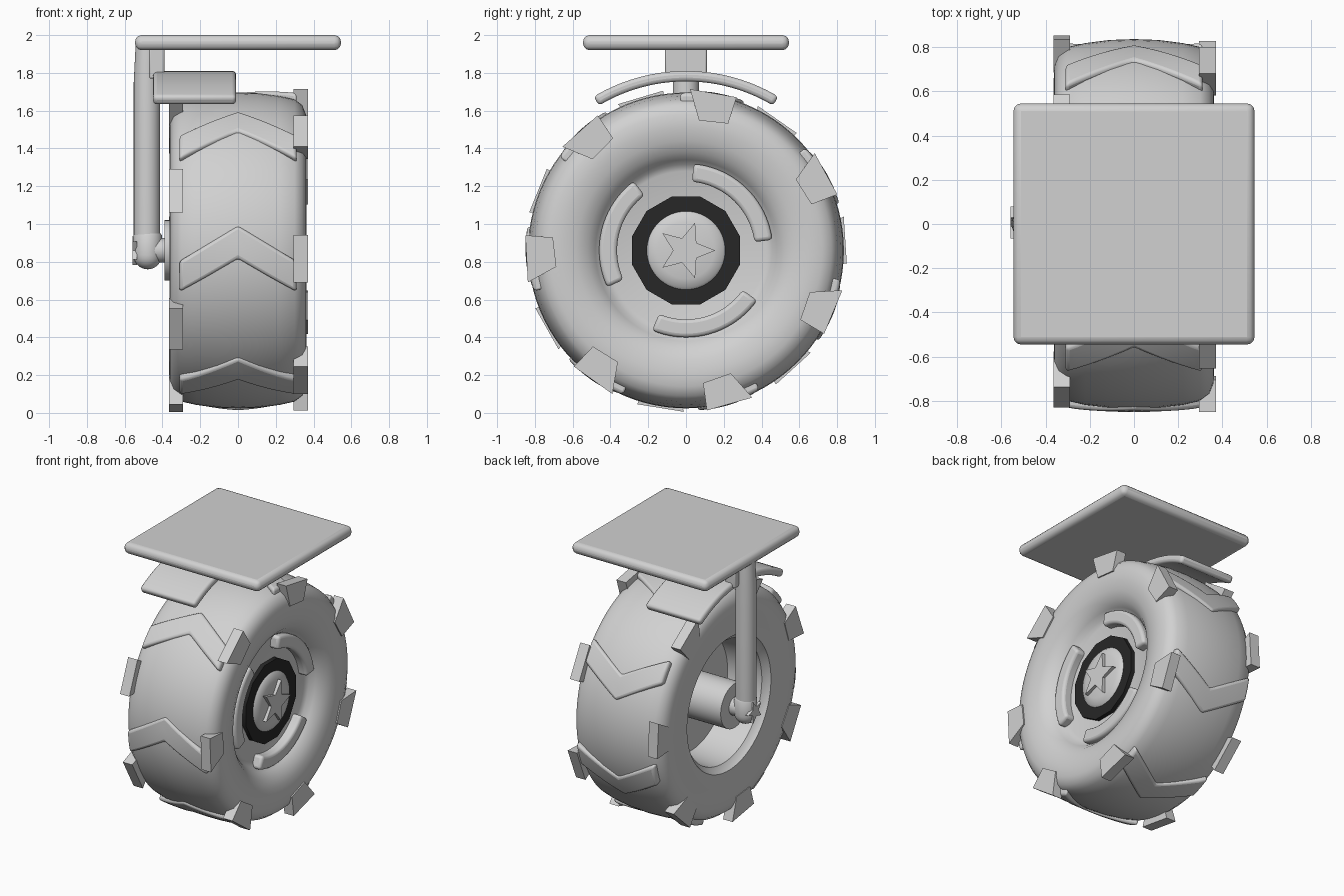
import bpy, bmesh
from math import sin, cos, pi, radians

cube = bpy.data.objects.get("Cube")
if cube:
    bpy.data.objects.remove(cube, do_unlink=True)

HUB_Z = 0.86
LUGS = 7


def material(name, rgb):
    m = bpy.data.materials.new(name)
    m.use_nodes = True
    m.diffuse_color = (*rgb, 1)
    m.node_tree.nodes["Principled BSDF"].inputs["Base Color"].default_value = (*rgb, 1)
    return m


grey = material("plain grey", (0.64, 0.64, 0.64))
black = material("ring black", (0.02, 0.02, 0.02))


def finish(name, bm, mat=grey, bevel=0, smooth=True, segments=3):
    bmesh.ops.remove_doubles(bm, verts=bm.verts, dist=0.0001)
    bmesh.ops.recalc_face_normals(bm, faces=bm.faces)
    me = bpy.data.meshes.new(name)
    bm.to_mesh(me)
    bm.free()
    me.materials.append(mat)
    ob = bpy.data.objects.new(name, me)
    bpy.context.collection.objects.link(ob)
    if bevel:
        mod = ob.modifiers.new("rounded edges", 'BEVEL')
        mod.width, mod.segments, mod.limit_method = bevel, segments, 'ANGLE'
        mod.angle_limit = radians(40)
    if smooth:
        bpy.ops.object.select_all(action='DESELECT')
        ob.select_set(True)
        bpy.context.view_layer.objects.active = ob
        bpy.ops.object.shade_smooth_by_angle(angle=radians(40))
    return ob


def lathe(name, profile, axis='X', centre=(0, 0, HUB_Z), steps=64, mat=grey, start=0, closed=False):
    """Spin (position along axis, radius) points around the axis."""
    bm = bmesh.new()
    c, s = cos(start), sin(start)
    pts = [(h, r * c, r * s) if axis == 'X' else (r * c, r * s, h) for h, r in profile]
    vs = [bm.verts.new([a + b for a, b in zip(p, centre)]) for p in pts]
    es = [bm.edges.new(p) for p in zip(vs, vs[1:])]
    if closed:
        es.append(bm.edges.new((vs[-1], vs[0])))
    bmesh.ops.spin(bm, geom=vs + es, cent=centre, axis=(1, 0, 0) if axis == 'X' else (0, 0, 1),
                   angle=2 * pi, steps=steps)
    return finish(name, bm, mat)


def prism(name, outline, x0, x1, **kw):
    """Extrude a (y, z) outline along x."""
    bm = bmesh.new()
    a, b = ([bm.verts.new((x, y, z)) for y, z in outline] for x in (x0, x1))
    bm.faces.new(a)
    bm.faces.new(b)
    for i in range(len(a)):
        j = (i + 1) % len(a)
        bm.faces.new((a[i], a[j], b[j], b[i]))
    return finish(name, bm, **kw)


def polar(r, deg, t=0):
    a = radians(deg)
    return (r * cos(a) - t * sin(a), HUB_Z + r * sin(a) + t * cos(a))


def arc_band(r0, r1, a0, a1, n=20):
    angles = [a0 + (a1 - a0) * i / n for i in range(n + 1)]
    return [polar(r1, a) for a in angles] + [polar(r0, a) for a in reversed(angles)]


def star(r, inner):
    return [polar(inner if i % 2 else r, i * 36) for i in range(10)]


def box(name, lo, hi, bevel):
    y0, z0, y1, z1 = lo[1], lo[2], hi[1], hi[2]
    return prism(name, [(y0, z0), (y1, z0), (y1, z1), (y0, z1)], lo[0], hi[0], bevel=bevel)


# Tyre and wheel: dished on one side, deep open rim on the other
shoulder = [(0.35, 0.58), (0.362, 0.65), (0.36, 0.72), (0.34, 0.77), (0.30, 0.80), (0.22, 0.818), (0.11, 0.832)]
tyre = [(0.235, 0), (0.235, 0.42), (0.25, 0.455), (0.285, 0.48), (0.325, 0.52)] + shoulder + [(0, 0.836)]
tyre += [(-x, r) for x, r in reversed(shoulder)]
tyre += [(-0.345, 0.51), (-0.345, 0.48), (-0.32, 0.465), (-0.30, 0.44), (-0.04, 0.42), (-0.04, 0)]
lathe("tyre", tyre, steps=96)


# Chevron treads, wrapped over the crown
def chevron(name, base):
    bm = bmesh.new()
    n, rings = 12, []
    for i in range(n + 1):
        x = -0.31 + 0.62 * i / n
        u = abs(x) / 0.31
        top = 0.85 - 0.016 * u * u
        lead, trail = base - 6.5 + 13 * u, base + 5.5 + 12.5 * u
        mid = (lead + trail) / 2
        section = [(0.77, lead), (top, lead), (top, mid), (top, trail), (0.77, trail)]
        rings.append([bm.verts.new((x, *polar(r, a))) for r, a in section])
    for a, b in zip(rings, rings[1:]):
        for j in range(5):
            k = (j + 1) % 5
            bm.faces.new((a[j], a[k], b[k], b[j]))
    bm.faces.new(rings[0])
    bm.faces.new(rings[-1])
    finish(name, bm, bevel=0.018)


# Flared shoulder lugs, staggered from side to side
def lug(name, angle, x0, x1):
    corners = [(0.845, -0.125), (0.845, 0.125), (0.69, 0.05), (0.70, -0.105)]
    prism(name, [polar(r, angle, t) for r, t in corners], x0, x1, smooth=False)


for i in range(LUGS):
    turn = i * 360 / LUGS
    chevron(f"chevron_tread_{i + 1}", 177.5 + turn)
    lug(f"left_lug_{i + 1}", 183 + turn, 0.295, 0.37)
    lug(f"right_lug_{i + 1}", 158 + turn, -0.365, -0.29)

# Raised arcs on the wheel face
for i in range(3):
    mid = 46 + 120 * i
    prism(f"wheel_arc_{i + 1}", arc_band(0.365, 0.46, mid - 39, mid + 39), 0.20, 0.30, bevel=0.02)

# Hub: black twelve-sided ring, domed cap, star
ring = [(0.20, 0.205), (0.265, 0.205), (0.265, 0.295), (0.20, 0.295)]
lathe("hub_ring", ring, steps=12, mat=black, start=radians(15), closed=True)
lathe("hub_cap", [(0.21, 0.21), (0.262, 0.21), (0.278, 0.195), (0.288, 0.15), (0.295, 0.08), (0.297, 0)])
prism("hub_star", star(0.155, 0.068), 0.27, 0.315, smooth=False)

# Axle
lathe("axle_drum", [(-0.03, 0.16), (-0.39, 0.16), (-0.39, 0)], steps=48)
lathe("axle_pin", [(-0.37, 0.065), (-0.48, 0.065)], steps=32)

# Strut with rounded knuckle and star
lathe("strut", [(0.90, 0.07), (1.75, 0.07), (1.95, 0.06)], axis='Z', centre=(-0.482, 0, 0), steps=32)
ball = [(0.835 - 0.075 * cos(radians(a)), 0.075 * sin(radians(a))) for a in range(0, 91, 15)]
lathe("strut_knuckle", ball + [(0.94, 0.075), (0.95, 0.068)], axis='Z', centre=(-0.478, 0, 0), steps=32)
prism("strut_star", star(0.08, 0.035), -0.558, -0.535, smooth=False)

# Mudguard, bracket and top plate
prism("mudguard", arc_band(0.895, 0.95, 59, 121, 28), -0.45, -0.01, bevel=0.02)
box("plate_bracket", (-0.47, -0.11, 1.77), (-0.39, 0.11, 1.94), 0.01)
box("top_plate", (-0.545, -0.545, 1.92), (0.545, 0.545, 2.0), 0.035)
